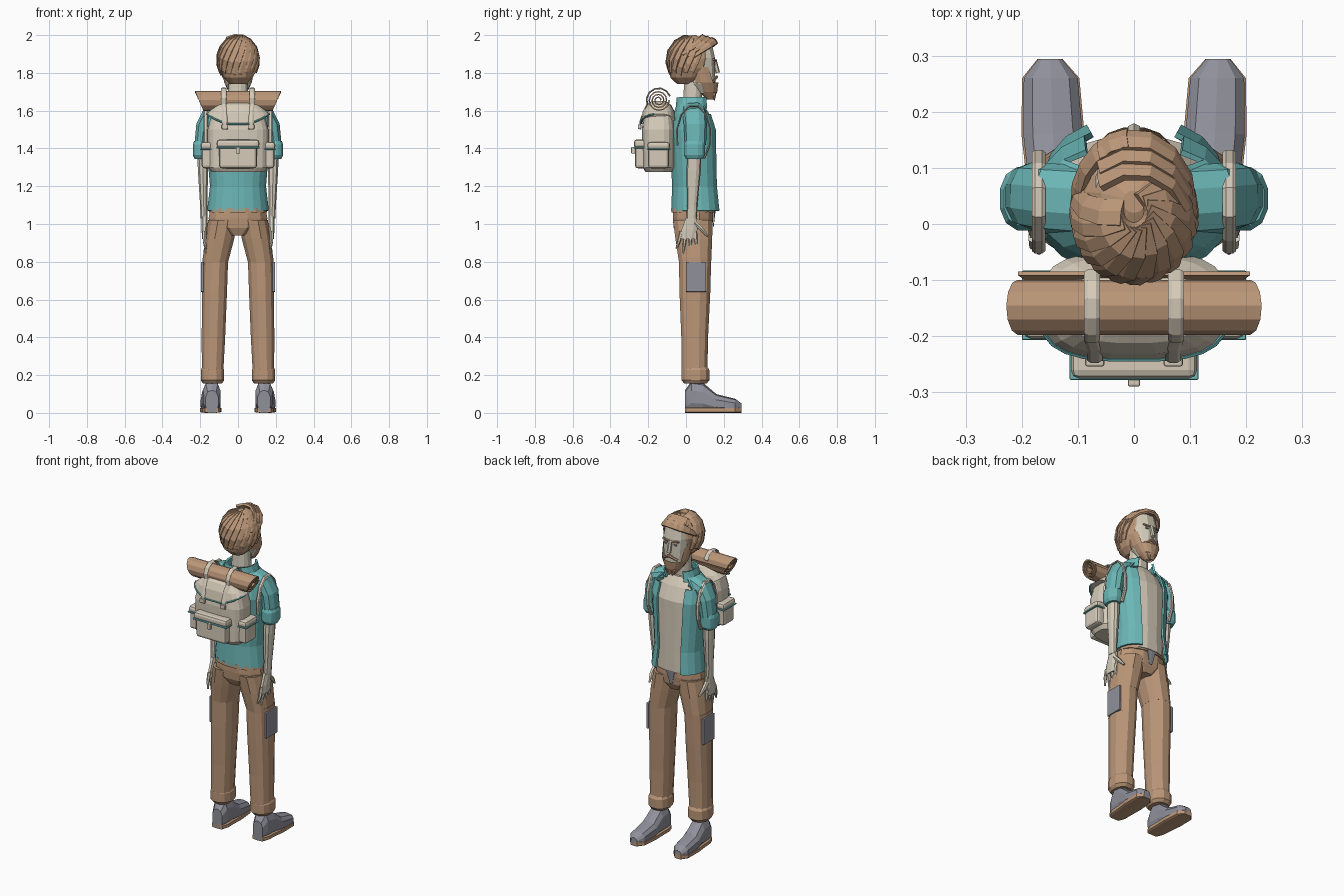
import bpy, bmesh, math
from mathutils import Vector

if "Cube" in bpy.data.objects:
    bpy.data.objects.remove(bpy.data.objects["Cube"], do_unlink=True)


def material(name, red, green, blue):
    made = bpy.data.materials.new(name)
    made.use_nodes = True
    colour = (red, green, blue, 1)
    made.diffuse_color = colour
    made.node_tree.nodes["Principled BSDF"].inputs["Base Color"].default_value = colour
    return made


brown = material("brown cloth and hair", .5, .31, .19)
cream = material("cream canvas", .67, .6, .49)
flesh = material("skin", .66, .61, .5)
teal = material("teal shirt", .15, .47, .47)
grey = material("grey leather", .28, .28, .33)


def finish(name, bm, mat, thick=0):
    mesh = bpy.data.meshes.new(name)
    bm.to_mesh(mesh)
    bm.free()
    mesh.materials.append(mat)
    part = bpy.data.objects.new(name, mesh)
    bpy.context.collection.objects.link(part)
    if thick:
        modifier = part.modifiers.new("thickness", "SOLIDIFY")
        modifier.thickness = thick
        modifier.offset = 0


def skin(name, mat, rings, drop=None, thick=0):
    """Join equal rings with quads; drop makes an open shell without those faces."""
    bm = bmesh.new()
    rows = [[bm.verts.new(point) for point in ring] for ring in rings]
    for low, high in zip(rows, rows[1:]):
        for i in range(len(low)):
            bm.faces.new((low[i - 1], low[i], high[i], high[i - 1]))
    if not drop:
        bm.faces.new(rows[0])
        bm.faces.new(rows[-1])
    bmesh.ops.recalc_face_normals(bm, faces=bm.faces)
    if drop:
        gone = [face for face in bm.faces if drop(face.calc_center_median())]
        bmesh.ops.delete(bm, geom=gone, context="FACES")
    finish(name, bm, mat, thick)


def oval(rx, ry, sides, square):
    """Superellipse outline; a small square value makes it boxier."""
    def power(value):
        return math.copysign(abs(value) ** square, value)
    turns = [math.tau * (i + .5) / sides for i in range(sides)]
    return [(rx * power(math.cos(turn)), ry * power(math.sin(turn))) for turn in turns]


def loft(name, mat, low, high, rows, sides=12, square=.85, **options):
    """Stack ovals (height, half width, half depth) along a line from low to high in x, y."""
    bottom, top = rows[0][0], rows[-1][0]
    rings = []
    for z, rx, ry in rows:
        centre = Vector(low).lerp(Vector(high), (z - bottom) / (top - bottom))
        rings.append([(centre.x + u, centre.y + v, z) for u, v in oval(rx, ry, sides, square)])
    skin(name, mat, rings, **options)


def cuff(name, mat, centre, bottom, top, rx, ry):
    """Rolled band with pinched rims."""
    rim = (top - bottom) / 5
    rows = [(z, rx * k, ry * k) for z, k in
            ((bottom, .8), (bottom + rim, 1), (top - rim, 1), (top, .85))]
    loft(name, mat, centre, centre, rows)


def tube(name, mat, points, size, ref=(0, 1, 0), taper=0, sides=6):
    """Sweep an oval along a path; size is (across, towards ref), taper thins the end."""
    path = [Vector(point) for point in points]
    last = len(path) - 1
    rings = []
    for i, point in enumerate(path):
        along = (path[min(i + 1, last)] - path[max(i - 1, 0)]).normalized()
        side = along.cross(Vector(ref)).normalized()
        up = side.cross(along)
        scale = 1 - taper * (i / last) ** 2
        rings.append([point + (side * u + up * v) * scale for u, v in oval(*size, sides, .9)])
    skin(name, mat, rings)


def box(name, mat, centre, size, bevel=.015):
    bm = bmesh.new()
    bmesh.ops.create_cube(bm, size=1)
    for vert in bm.verts:
        vert.co = Vector(a * b + c for a, b, c in zip(vert.co, size, centre))
    bmesh.ops.bevel(bm, geom=bm.edges[:], offset=bevel, segments=2, profile=.5, affect="EDGES")
    finish(name, bm, mat)


def wave(start, end, steps):
    """Cosine and sine at even steps between two angles in degrees."""
    angles = [math.radians(start + (end - start) * i / steps) for i in range(steps + 1)]
    return [(math.cos(angle), math.sin(angle)) for angle in angles]


# Head, face and beard
loft("neck", flesh, (0, .03), (0, .04), [(1.57, .06, .05), (1.78, .05, .05)])
loft("face", flesh, (0, .1), (0, .06),
     [(1.69, .04, .045), (1.74, .07, .065), (1.88, .08, .085), (1.95, .07, .08)])
loft("beard", brown, (0, .13), (0, .07),
     [(1.66, .02, .02), (1.7, .05, .05), (1.75, .075, .075), (1.83, .085, .08)], sides=16,
     drop=lambda c: c.z > 1.76 and abs(c.x) < .06)
tube("nose", flesh, [(0, .15, 1.87), (0, .168, 1.8)], (.012, .012))

# Hair: a cap, overlapping locks round the back and a swept fringe
crown = 1.86
loft("hair_cap", brown, (0, 0), (0, .04),
     [(crown + .13 * s, .105 * c, .115 * c) for c, s in wave(-65, 80, 6)], sides=14)
for turn in range(-200, 30, 18):
    base = math.radians(turn)
    rear = max(0, -math.sin(base))
    path = []
    for down, out in wave(10, 115 + 30 * rear, 5):
        angle = base + down * .4
        path.append((.108 * out * math.cos(angle), .02 + .12 * out * math.sin(angle), crown + .13 * down))
    tube("hair_lock", brown, path, (.028, .012), (math.cos(base), math.sin(base), .7), taper=.6)


def fringe(name, start, end, back):
    path = [(.104 * c, .03 + .12 * s - back, crown + .02 + .09 * s + back / 3)
            for c, s in wave(start, end, 5)]
    tube(name, brown, path, (.026, .013), (0, .7, .7), taper=.6)


for layer in range(3):
    fringe("swept_fringe", 125, 0, layer * .025)
fringe("side_fringe", 95, 180, 0)

# Undershirt, open shirt and collar
chest, throat = (0, .055), (0, .035)
loft("undershirt", cream, chest, throat, [(1.07, .135, .105), (1.2, .13, .11), (1.5, .15, .12),
                                          (1.58, .13, .09), (1.63, .07, .06)], sides=16)
loft("open_shirt", teal, chest, throat, [(1.07, .16, .13), (1.2, .145, .12), (1.5, .17, .125),
                                         (1.58, .165, .1), (1.635, .1, .08)],
     sides=20, thick=.01, drop=lambda c: c.y > .05 and abs(c.x) < .085)
loft("collar", teal, throat, throat, [(1.61, .1, .085), (1.67, .08, .08)],
     sides=16, thick=.012, drop=lambda c: c.y > .05 and abs(c.x) < .05)

# Trouser seat, waistband and fly
hip = (0, .037)
loft("trouser_seat", brown, hip, hip, [(.94, .06, .085), (.98, .15, .105), (1.03, .16, .11), (1.09, .15, .11)])
loft("waistband", brown, hip, hip, [(1.06, .157, .117), (1.085, .154, .117)], sides=16)
tube("fly", grey, [(0, .152, 1.075), (0, .145, .985)], (.035, .005), taper=.7)

# Backpack body, flap and front pocket
pack = (0, -.145)
loft("backpack", cream, pack, pack, [(1.275, .14, .07), (1.3, .16, .085), (1.5, .162, .09),
                                     (1.6, .135, .075), (1.645, .08, .045)], sides=20, square=.6)


def flap_ring(z, scale, rise):
    return [Vector((u, v + pack[1], z + rise * (u / .17) ** 2))
            for u, v in oval(.167 * scale, .096 * scale, 24, .65)]


flap_edge = flap_ring(1.525, 1, .06)
skin("backpack_flap", cream, [flap_edge, flap_ring(1.59, .9, .01), flap_ring(1.63, .7, 0), flap_ring(1.65, .4, 0)])
tube("flap_trim", teal, [point for point in flap_edge if point.y < pack[1]], (.005, .005), (0, 0, 1))
box("front_pocket", cream, (0, -.235, 1.355), (.2, .07, .12))
box("front_pocket_lid", cream, (0, -.238, 1.425), (.225, .075, .045))
box("front_pocket_trim", teal, (0, -.238, 1.405), (.23, .08, .009), .003)
box("pocket_clasp", cream, (0, -.28, 1.39), (.022, .02, .035), .004)

# Bedroll: a spiral sheet whose ends lean outward at the top
roll = 1.655
bm = bmesh.new()
strips = []
for step, (c, s) in enumerate(wave(0, 1080, 36)):
    radius = .012 + .045 * step / 36
    lift = radius * s
    half = .207 + lift * .45
    strips.append([bm.verts.new((x, pack[1] + radius * c, roll + lift)) for x in (-half, half)])
for inner, outer in zip(strips, strips[1:]):
    bm.faces.new((inner[0], inner[1], outer[1], outer[0]))
finish("bedroll", bm, brown, .007)

for s, hand in ((1, "left_"), (-1, "right_")):
    # Eye, eyebrow and half of the moustache
    box(hand + "eye", grey, (s * .033, .153, 1.85), (.022, .008, .01), .002)
    tube(hand + "eyebrow", brown, [(s * .012, .157, 1.866), (s * .055, .147, 1.87)], (.006, .005))
    tube(hand + "moustache", brown, [(0, .162, 1.78), (s * .045, .142, 1.755)], (.008, .01))
    tube(hand + "beard_lock", brown, [(s * .03, .13, 1.72), (s * .02, .15, 1.69), (s * .01, .15, 1.655)],
         (.02, .015), taper=.8)

    # Sleeve with rolled cuff, then the bare arm
    tube(hand + "sleeve", teal, [(s * .09, .04, 1.6), (s * .15, .045, 1.58), (s * .18, .05, 1.52),
                                 (s * .192, .05, 1.42)], (.046, .064), taper=.12, sides=10)
    cuff(hand + "sleeve_cuff", teal, (s * .194, .045), 1.345, 1.44, .046, .058)
    loft(hand + "arm", flesh, (s * .18, .03), (s * .188, .045),
         [(1.03, .019, .028), (1.1, .02, .027), (1.28, .028, .038), (1.4, .03, .036)], sides=10)

    # Palm, fingers and thumb
    palm = s * .178
    loft(hand + "palm", flesh, (palm, .01), (palm, .03),
         [(.92, .013, .04), (.97, .016, .045), (1.04, .018, .03)], sides=8)
    for finger in range(4):
        y = (finger - 1) * .024
        reach = y * 1.5 - .015
        tip = .87 - .03 * math.sin(finger)
        tube(hand + "finger", flesh, [(palm, y, .96), (palm, (y + reach) / 2, .91), (palm * .95, reach, tip)],
             (.011, .011), taper=.6)
    tube(hand + "thumb", flesh, [(palm, .035, 1.02), (palm, .08, .975), (palm * .95, .115, .935)],
         (.014, .015), (1, 0, 0), taper=.6)

    # Trouser leg with gathered cuff and thigh patch
    ankle, knee, top = (s * .135, .045), (s * .12, .048), (s * .08, .036)
    loft(hand + "trouser_leg", brown, ankle, knee,
         [(.2, .058, .07), (.4, .064, .073), (.64, .068, .084), (.82, .07, .088)])
    loft(hand + "trouser_thigh", brown, knee, top, [(.8, .07, .088), (.92, .08, .1), (1.02, .08, .108)])
    cuff(hand + "trouser_cuff", brown, (s * .135, .05), .155, .245, .064, .076)
    box(hand + "thigh_patch", grey, (s * .189, .053, .72), (.016, .108, .16), .005)

    # Shoe and sole, built from heel to toe
    shoe, sole = [], []
    for y, wide, tall in ((-.005, .035, .12), (.03, .048, .17), (.09, .05, .16), (.16, .055, .1),
                          (.26, .05, .075), (.294, .022, .05)):
        x = s * (.138 + y * .04)
        shoe.append([(x + u, y, tall / 2 + v) for u, v in oval(wide, tall / 2, 10, .8)])
        sole.append([(x + u, y, .015 + v) for u, v in oval(wide * 1.04, .015, 10, .35)])
    skin(hand + "shoe", grey, shoe)
    skin(hand + "sole", brown, sole)

    # Side pocket, shoulder strap, bedroll strap and buckle
    box(hand + "side_pocket", cream, (s * .163, pack[1], 1.35), (.06, .11, .11))
    box(hand + "side_pocket_lid", cream, (s * .165, pack[1], 1.415), (.065, .12, .04))
    box(hand + "side_pocket_trim", teal, (s * .166, pack[1], 1.397), (.068, .124, .008), .003)
    tube(hand + "shoulder_strap", cream, [(s * .17, .04 + .09 * c, 1.47 + .16 * up) for c, up in wave(-50, 200, 8)],
         (.005, .012), (1, 0, 0))
    path = [(s * .075, pack[1] + .064 * c, roll + .064 * up) for c, up in wave(20, 200, 6)]
    path += [(s * .07, -.222, 1.6), (s * .07, -.243, 1.54), (s * .07, -.243, 1.5)]
    tube(hand + "bedroll_strap", cream, path, (.005, .014), (1, 0, 0))
    box(hand + "buckle", cream, (s * .07, -.245, 1.515), (.034, .018, .024), .004)
